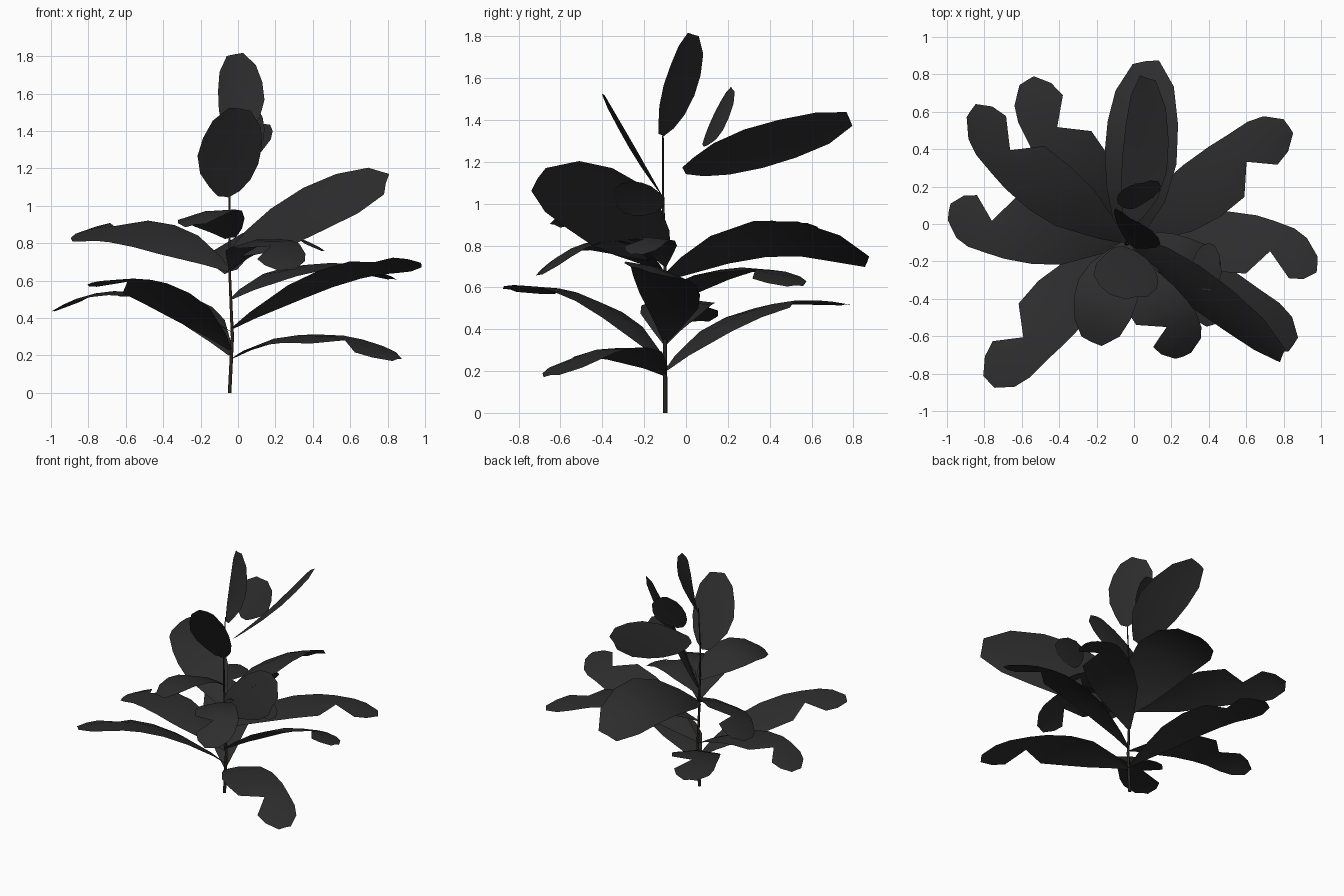
import bpy, math
from mathutils import Vector

cube = bpy.data.objects.get("Cube")
if cube:
    bpy.data.objects.remove(cube)


def material(name, rgb):
    mat = bpy.data.materials.new(name)
    mat.use_nodes = True
    mat.diffuse_color = (*rgb, 1)
    mat.node_tree.nodes["Principled BSDF"].inputs["Base Color"].default_value = (*rgb, 1)
    return mat


leaf_mat = material("charcoal_leaf", (0.026, 0.026, 0.026))
stem_mat = material("dark_brown_stem", (0.022, 0.017, 0.013))

# Half widths along a leaf: (position, left, right); one blade is notched near the tip
NOTCHED = [(0, .01, .01), (.1, .07, .06), (.3, .16, .14), (.46, .18, .16), (.62, .18, .15),
           (.73, .17, .005), (.85, .16, .12), (.93, .13, .10), (1, .05, .04)]
WHOLE = [(0, .03, .03), (.1, .09, .08), (.25, .14, .14), (.45, .17, .17), (.65, .17, .16),
         (.85, .14, .13), (1, .06, .06)]


def leaf(name, base, mid, tip, roll=0, width=1.0, profile=NOTCHED):
    """Blade swept along a parabola through three points; roll lowers its right side."""
    base, mid, tip = Vector(base), Vector(mid), Vector(tip)
    control = 2 * mid - (base + tip) / 2
    side = (tip - base).cross(Vector((0, 0, 1))).normalized()
    angle = math.radians(roll)
    verts, faces = [], []
    for t, left, right in profile:
        centre = (1 - t) ** 2 * base + 2 * t * (1 - t) * control + t * t * tip
        tangent = ((1 - t) * (control - base) + t * (tip - control)).normalized()
        up = side.cross(tangent).normalized()
        across = side * math.cos(angle) - up * math.sin(angle)
        normal = across.cross(tangent)
        for offset in (-left * width, 0, right * width):
            verts.append(centre + across * offset - normal * abs(offset) * 0.12)
    for row in range(len(profile) - 1):
        for col in range(2):
            a = row * 3 + col
            faces.append((a, a + 1, a + 4, a + 3))
    mesh = bpy.data.meshes.new(name)
    mesh.from_pydata(verts, [], faces)
    mesh.materials.append(leaf_mat)
    obj = bpy.data.objects.new(name, mesh)
    bpy.context.collection.objects.link(obj)
    bpy.ops.object.select_all(action="DESELECT")
    obj.select_set(True)
    bpy.context.view_layer.objects.active = obj
    bpy.ops.object.shade_smooth_by_angle(angle=math.radians(40))


def node(z):
    """Point on the stem where a leaf grows."""
    return (-.04, -.1, z)


# Stem: thin tapered tube
curve = bpy.data.curves.new("stem", "CURVE")
curve.dimensions = "3D"
curve.bevel_depth = 0.011
curve.bevel_resolution = 1
curve.use_fill_caps = True
path = curve.splines.new("POLY")
path.points.add(4)
for point, (x, y, z, r) in zip(path.points, [(-.045, -.1, 0, 1), (-.03, -.1, .3, .9),
                               (-.045, -.1, .65, .7), (-.045, -.11, 1.05, .5), (-.03, -.11, 1.36, .3)]):
    point.co = (x, y, z, 1)
    point.radius = r
curve.materials.append(stem_mat)
bpy.context.collection.objects.link(bpy.data.objects.new("stem", curve))

# Lowest tier
leaf("low_front_left_leaf", node(.18), (.36, -.36, .31), (.85, -.65, .18), roll=8)
leaf("low_back_right_leaf", node(.2), (-.29, .31, .49), (-.57, .77, .52))
leaf("low_front_right_leaf", node(.23), (-.42, -.43, .54), (-.78, -.84, .59), roll=10)

# Middle tier
leaf("side_right_leaf", node(.33), (-.55, -.03, .54), (-.99, .07, .44))
leaf("side_left_leaf", node(.34), (.5, -.1, .645), (.98, -.22, .69), roll=-16)
leaf("mid_back_left_leaf", node(.5), (.4, .19, .69), (.83, .52, .61), roll=3)
leaf("mid_back_right_leaf", node(.65), (-.48, .22, .87), (-.87, .61, .85), roll=-20)
leaf("mid_back_leaf", node(.65), (.03, .4, .86), (.06, .87, .73), roll=-24, width=1.25, profile=WHOLE)
leaf("mid_front_leaf", node(.66), (.11, -.41, .82), (.26, -.71, .66), roll=8)

# Upper tier
leaf("upper_small_left_leaf", node(.7), (.2, -.17, .84), (.46, -.24, .76), width=.65)
leaf("upper_front_left_leaf", node(.75), (.36, -.38, .98), (.79, -.71, 1.12), roll=57, width=1.1, profile=WHOLE)
leaf("upper_inner_left_leaf", (.3, -.27, .95), (.38, -.23, 1.03), (.46, -.21, 1.1), roll=-20, width=.75, profile=WHOLE)
leaf("upper_front_leaf", node(.83), (-.15, -.37, .97), (-.23, -.63, .9), roll=10, profile=WHOLE)
leaf("upper_back_leaf", (-.03, -.01, 1.16), (.05, .36, 1.29), (.07, .78, 1.41), roll=-38, width=.92, profile=WHOLE)

# Crown of young leaves
leaf("crown_front_leaf", (-.08, -.12, 1.05), (-.05, -.25, 1.28), (.01, -.39, 1.52), roll=-14, width=.97, profile=WHOLE)
leaf("crown_back_leaf", (-.01, .08, 1.28), (.03, .15, 1.41), (.05, .22, 1.55), roll=38, width=.72, profile=WHOLE)
leaf("top_leaf", (-.01, -.12, 1.33), (.01, -.04, 1.57), (-.02, .03, 1.81), roll=-36, width=.85, profile=WHOLE)
